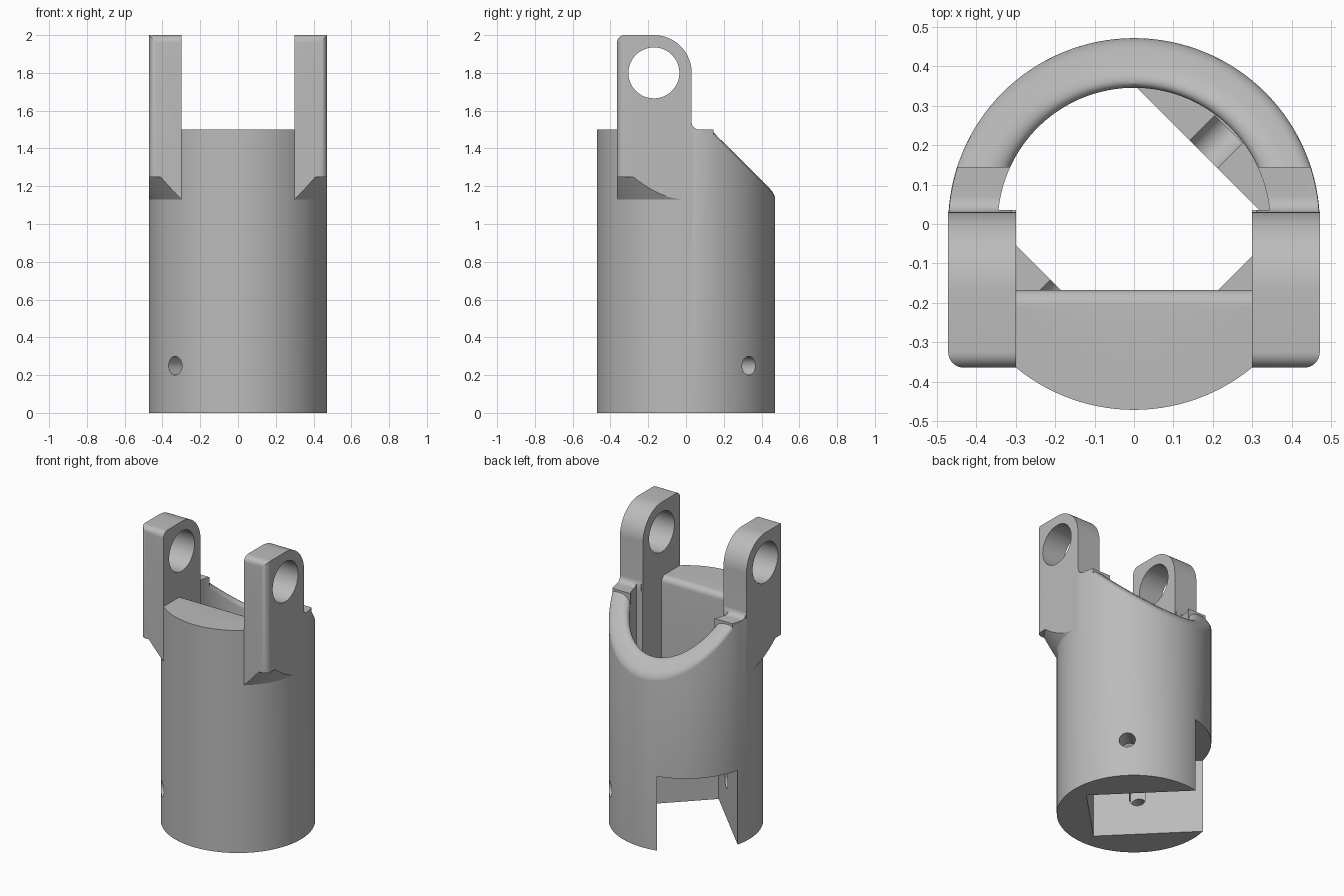
import bpy, bmesh
from math import sin, cos, pi, sqrt, asin
from mathutils import Matrix, Vector

if "Cube" in bpy.data.objects:
    bpy.data.objects.remove(bpy.data.objects["Cube"], do_unlink=True)

R, BORE, TOP = 0.472, 0.345, 1.5
LUG_IN, LUG_FRONT, LUG_BACK = 0.3, -0.365, 0.03
EYE_Y, EYE_Z = -0.17, 1.8
WALL_Y = -0.167
SEG = 128

grey = bpy.data.materials.new("plain grey")
grey.use_nodes = True
grey.diffuse_color = (0.5, 0.5, 0.5, 1)
grey.node_tree.nodes["Principled BSDF"].inputs["Base Color"].default_value = (0.5, 0.5, 0.5, 1)


def finish(name, bm):
    bmesh.ops.recalc_face_normals(bm, faces=bm.faces)
    mesh = bpy.data.meshes.new(name)
    bm.to_mesh(mesh)
    bm.free()
    mesh.materials.append(grey)
    ob = bpy.data.objects.new(name, mesh)
    bpy.context.collection.objects.link(ob)
    return ob


def arc(cx, cy, r, a0, a1, n=12):
    return [(cx + r * cos(a0 + (a1 - a0) * i / n), cy + r * sin(a0 + (a1 - a0) * i / n))
            for i in range(n + 1)]


def prism(name, pts, axis, lo, hi, turn=0):
    """Extrude a profile: axis X takes (y, z) points, axis Z takes (x, y)."""
    bm = bmesh.new()
    place = (lambda p, d: (d, p[0], p[1])) if axis == "X" else (lambda p, d: (p[0], p[1], d))
    ends = [[bm.verts.new(place(p, d)) for p in pts] for d in (lo, hi)]
    bm.faces.new(ends[0])
    bm.faces.new(ends[1])
    for i in range(len(pts)):
        j = (i + 1) % len(pts)
        bm.faces.new((ends[0][i], ends[0][j], ends[1][j], ends[1][i]))
    bm.transform(Matrix.Rotation(turn, 4, "Z"))
    return finish(name, bm)


def lathe(name, profile):
    """Solid of revolution from (radius, height) points, closed by flat caps."""
    bm = bmesh.new()
    rings = [[bm.verts.new((x, y, z)) for x, y in arc(0, 0, r, 0, 2 * pi, SEG)[:-1]]
             for r, z in profile]
    for a, b in zip(rings, rings[1:]):
        for i in range(SEG):
            j = (i + 1) % SEG
            bm.faces.new((a[i], a[j], b[j], b[i]))
    bm.faces.new(rings[0])
    bm.faces.new(rings[-1])
    return finish(name, bm)


def apply(ob, mod):
    bpy.context.view_layer.objects.active = ob
    bpy.ops.object.modifier_apply(modifier=mod.name)


def boolean(ob, other, op="DIFFERENCE", keep=False):
    mod = ob.modifiers.new("cut", "BOOLEAN")
    mod.operation, mod.solver, mod.object = op, "EXACT", other
    apply(ob, mod)
    if not keep:
        bpy.data.objects.remove(other, do_unlink=True)


# Housing: cylinder whose rear top slopes at 45 degrees and has a rounded rim
def rounding(d, r):
    return r - sqrt(r * r - (r - d) ** 2) if d < r else 0


def rim_height(r, y):
    fade = min(1, max(0, y / 0.1))
    drop = rounding(r - BORE, 0.07) + rounding(R - r, 0.025)
    return min(TOP, 1.63 - y) - fade * drop


bm = bmesh.new()
inner = [BORE + 0.07 * (1 - cos(pi / 2 * k / 8)) for k in range(9)]
outer = [R - 0.025 * (1 - cos(pi / 2 * k / 4)) for k in range(4, -1, -1)]
rings = [[bm.verts.new((x, y, rim_height(r, y))) for x, y in arc(0, 0, r, 0, 2 * pi, SEG)[:-1]]
         for r in inner + outer]
rings.append([bm.verts.new((v.co.x, v.co.y, 0)) for v in rings[-1]])
for a, b in zip(rings, rings[1:]):
    for i in range(SEG):
        j = (i + 1) % SEG
        bm.faces.new((a[i], a[j], b[j], b[i]))
hub = bm.verts.new((0, 0, TOP))
for i in range(SEG):
    bm.faces.new((hub, rings[0][i], rings[0][(i + 1) % SEG]))
bm.faces.new(rings[-1])
housing = finish("housing", bm)

# Bore: straight front wall and sides, round at the rear
a0 = asin(0.035 / BORE)
bore_pts = [(-LUG_IN, WALL_Y), (LUG_IN, WALL_Y), (LUG_IN, 0.035)]
bore_pts += arc(0, 0, BORE + 0.001, a0, pi - a0, 64) + [(-LUG_IN, 0.035)]
bore = prism("bore_cutter", bore_pts, "Z", 0.498, 1.8)
bore.hide_render = True
boolean(housing, bore, keep=True)

# Rounded upper edge of the front wall
edge = arc(WALL_Y - 0.04, TOP - 0.04, 0.04, pi / 2, 0, 8)
edge += [(-0.1, TOP - 0.04), (-0.1, 1.6), (WALL_Y - 0.04, 1.6)]
boolean(housing, prism("edge_cutter", edge, "X", -LUG_IN, LUG_IN))

# Diagonal slot through the base, open at the rear
slot = [(-0.8, -0.25), (0.27, -0.25), (0.27, 0.25), (-0.8, 0.25)]
boolean(housing, prism("slot_cutter", slot, "Z", -0.1, 0.5, -pi / 4))

# Cross pin hole and the nut channels above it
boolean(housing, prism("pin_cutter", arc(0, 0.25, 0.05, 0, 2 * pi, 32)[:-1], "X", -0.7, 0.7, pi / 4))
channel = [(-0.05, -0.34), (0.05, -0.34), (0.05, 0.34), (-0.05, 0.34)]
boolean(housing, prism("channel_cutter", channel, "Z", 0.25, 0.499, -pi / 4))

# Lug: rounded plate with an eye, rounded outer corner and tapered underside
side = [(LUG_BACK, 1.1)] + arc(EYE_Y, EYE_Z, 0.2, 0, pi / 2, 20)
side += arc(LUG_FRONT + 0.04, 1.96, 0.04, pi / 2, pi, 8) + [(LUG_FRONT, 1.1)]
lug = prism("lug", side, "X", LUG_IN, R)
plan = [(0.2, LUG_FRONT)] + arc(R - 0.04, LUG_FRONT + 0.04, 0.04, -pi / 2, 0, 8) + [(R, 0.3), (0.2, 0.3)]
boolean(lug, prism("plan_shape", plan, "Z", 1.0, 2.1), "INTERSECT")
boolean(lug, lathe("taper_shape", [(0.453, 1.1), (0.549, 1.25), (0.8, 1.25), (0.8, 2.1)]), "INTERSECT")
boolean(lug, prism("eye_cutter", arc(EYE_Y, EYE_Z, 0.135, 0, 2 * pi, 48)[:-1], "X", 0.2, 0.6))

# Foot: filleted pad joining the lug to the rim
pad = [(-0.05, 1.2), (0.145, 1.2), (0.145, TOP)]
pad += arc(LUG_BACK + 0.04, TOP + 0.04, 0.04, -pi / 2, -pi, 8) + [(-0.05, TOP + 0.04)]
foot = prism("foot", pad, "X", LUG_IN + 0.01, 0.6)
boolean(foot, bore)
boolean(foot, lathe("foot_shape", [(R - 0.001, 1.0), (R - 0.001, 1.7)]), "INTERSECT")

# Mirror the lug and foot and join them to the housing
for part in (foot, lug):
    mod = part.modifiers.new("mirror", "MIRROR")
    mod.use_mirror_merge = False
    apply(part, mod)
    boolean(housing, part, "UNION")

bpy.ops.object.select_all(action="DESELECT")
housing.select_set(True)
bpy.context.view_layer.objects.active = housing
bpy.ops.object.shade_smooth_by_angle(angle=0.5)
